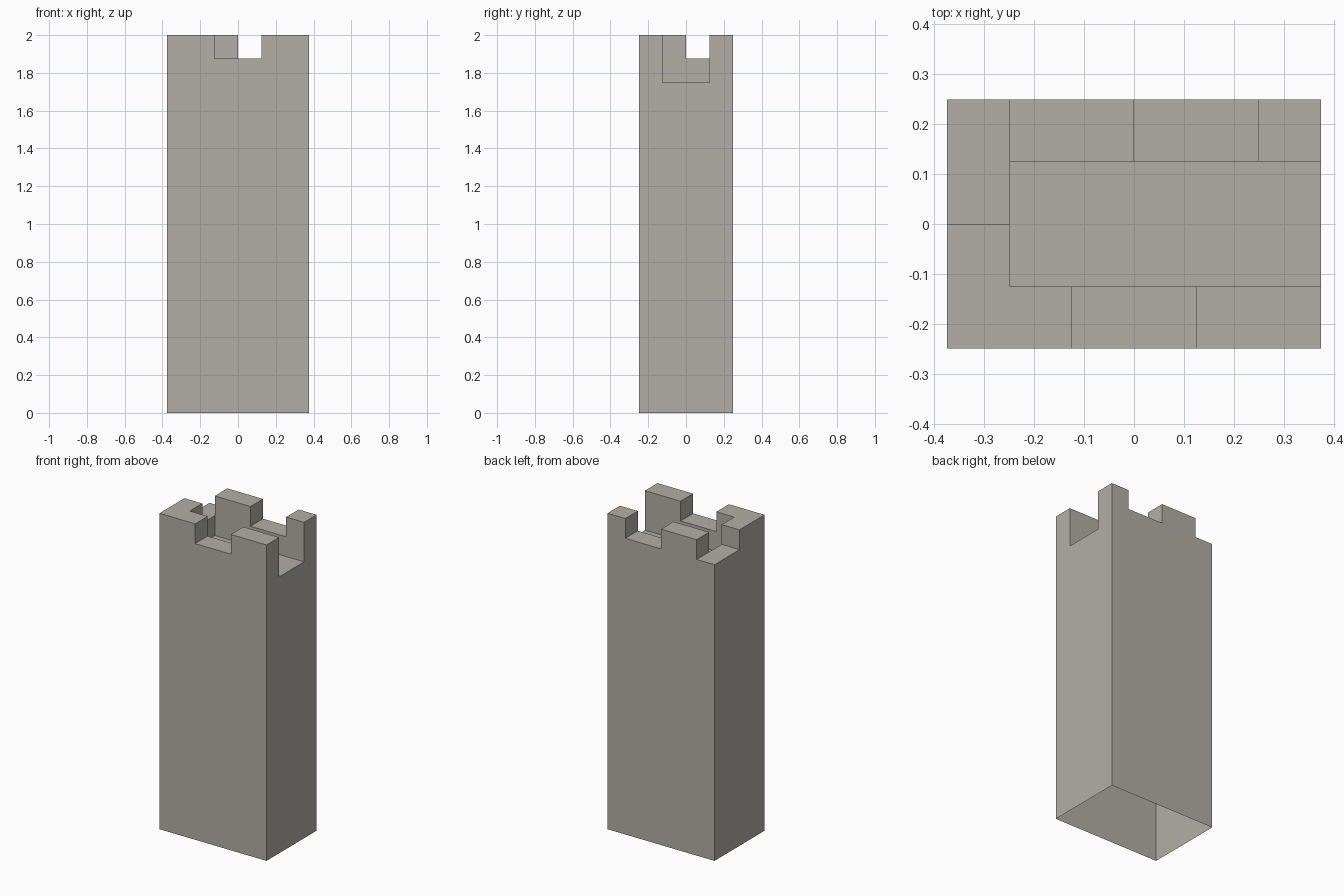
import bpy
import bmesh
import math

if "Cube" in bpy.data.objects:
    bpy.data.objects.remove(bpy.data.objects["Cube"])

CELL = 0.125
LEVELS = [0.0, 1.75, 1.875, 2.0]  # ground, walkway, crenel, merlon

# Battlement plan, front row first: 1 = walkway, 2 = crenel, 3 = merlon
PLAN = ["332233",
        "311111",
        "211111",
        "233223"]
NX, NY = len(PLAN[0]), len(PLAN)


def level(i, j):
    return int(PLAN[j][i]) if 0 <= i < NX and 0 <= j < NY else 0


def point(i, j, k):
    return ((i - NX / 2) * CELL, (j - NY / 2) * CELL, LEVELS[k])


bm = bmesh.new()


def quad(*corners):
    bm.faces.new([bm.verts.new(point(*c)) for c in corners])


# Tops of every cell, and walls wherever the neighbour is lower (open underneath)
for j in range(NY):
    for i in range(NX):
        top = level(i, j)
        ring = [(i, j), (i + 1, j), (i + 1, j + 1), (i, j + 1)]
        quad(*[(*c, top) for c in ring])
        for n, (dx, dy) in enumerate([(0, -1), (1, 0), (0, 1), (-1, 0)]):
            a, b = ring[n], ring[(n + 1) % 4]
            for k in range(level(i + dx, j + dy), top):
                quad((*a, k), (*b, k), (*b, k + 1), (*a, k + 1))

# Weld, then merge the coplanar cells into clean flat faces
bmesh.ops.remove_doubles(bm, verts=bm.verts[:], dist=1e-4)
bmesh.ops.dissolve_limit(bm, angle_limit=math.radians(1),
                         verts=bm.verts[:], edges=bm.edges[:])

mesh = bpy.data.meshes.new("tower")
bm.to_mesh(mesh)
bm.free()

stone = bpy.data.materials.new("warm_grey_stone")
stone.diffuse_color = (0.45, 0.43, 0.385, 1.0)
stone.use_nodes = True
stone.node_tree.nodes["Principled BSDF"].inputs["Base Color"].default_value = stone.diffuse_color
mesh.materials.append(stone)
tower = bpy.data.objects.new("tower", mesh)
bpy.context.collection.objects.link(tower)
